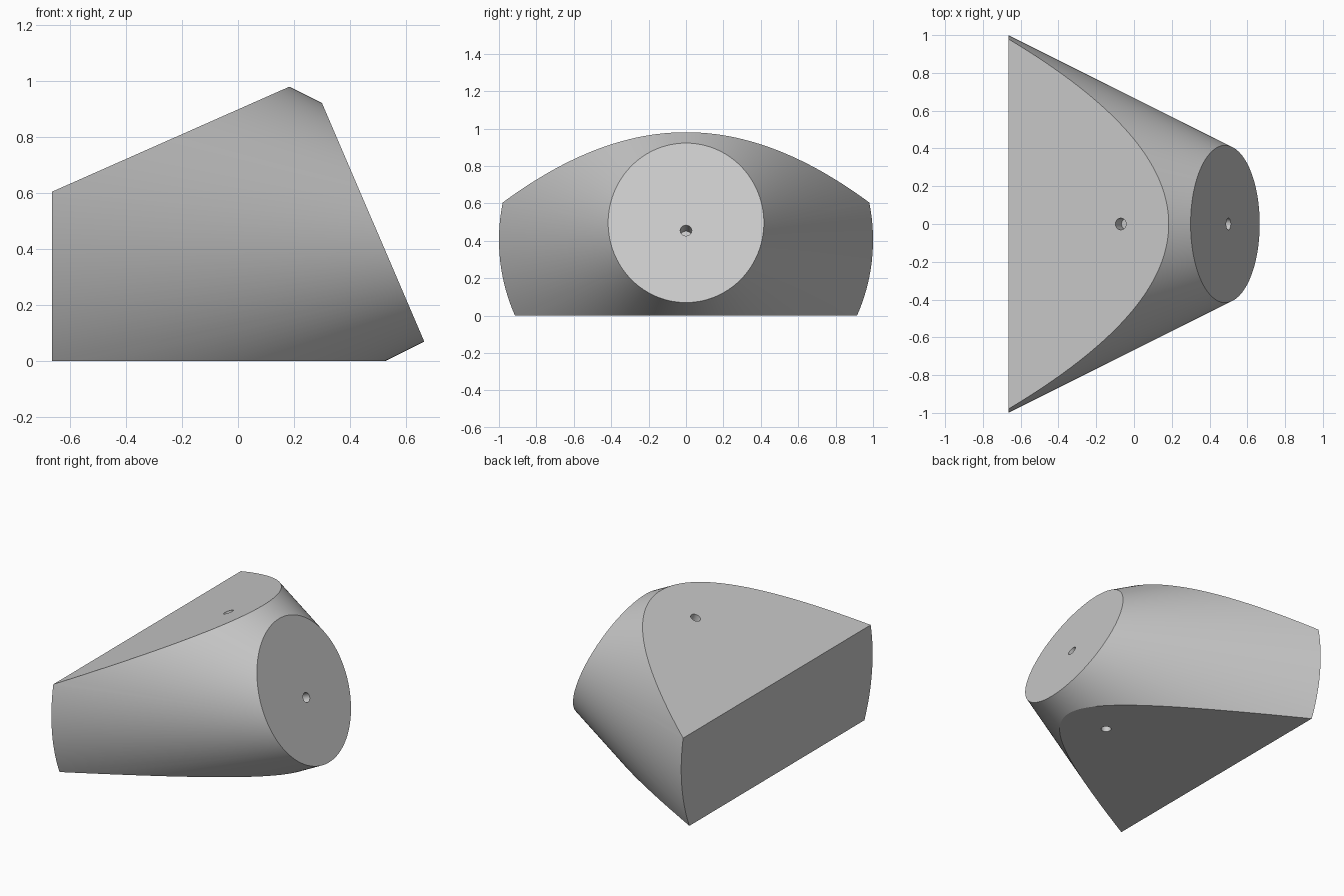
import bpy
import bmesh
import math
from mathutils import Matrix, Vector

cube = bpy.data.objects.get("Cube")
if cube:
    bpy.data.objects.remove(cube)

BACK, APEX, AXIS_Z, SLOPE = -0.665, 1.335, 0.405, 0.5
TIP = 0.9

grey = bpy.data.materials.new("light grey")
grey.use_nodes = True
colour = (0.58, 0.58, 0.58, 1)
grey.diffuse_color = colour
grey.node_tree.nodes["Principled BSDF"].inputs["Base Color"].default_value = colour


def make_object(name, bm):
    mesh = bpy.data.meshes.new(name)
    bm.to_mesh(mesh)
    bm.free()
    obj = bpy.data.objects.new(name, mesh)
    mesh.materials.append(grey)
    bpy.context.collection.objects.link(obj)
    return obj


def normal_of(a, b):
    """Normal to the line a-b in the xz plane."""
    return Vector((-(b[1] - a[1]), 0, b[0] - a[0])).normalized()


# Flat cuts: a point on each plane and its outward normal
top_n = normal_of((BACK, 0.605), (0.185, 0.981))
end_n = normal_of((0.299, 0.924), (0.665, 0.071)) 
cuts = [
    (Vector((BACK, 0, 0.605)), top_n),
    (Vector((0.299, 0, 0.924)), end_n),
    (Vector((0, 0, 0)), Vector((0, 0, -1))),
]

# Main body: a horizontal cone trimmed by the flat cuts
bm = bmesh.new()
length = TIP - BACK
place = Matrix.Translation((BACK + length / 2, 0, AXIS_Z)) @ Matrix.Rotation(math.pi / 2, 4, "Y")
bmesh.ops.create_cone(bm, cap_ends=True, segments=160, depth=length, matrix=place,
                      radius1=(APEX - BACK) * SLOPE, radius2=(APEX - TIP) * SLOPE)
for point, normal in cuts:
    bmesh.ops.bisect_plane(bm, geom=bm.verts[:] + bm.edges[:] + bm.faces[:],
                           plane_co=point, plane_no=normal, clear_outer=True)
    bmesh.ops.holes_fill(bm, edges=[e for e in bm.edges if e.is_boundary], sides=0)
bmesh.ops.recalc_face_normals(bm, faces=bm.faces[:])
body = make_object("cone_body", bm)

# Small round holes drilled square to each cut face
holes = [
    (Vector((-0.07, 0, 0.868)), top_n),
    (Vector((0.5, 0, 0.455)), end_n),
    (Vector((0.225, 0, 0)), Vector((0, 0, -1))),
]
bpy.context.view_layer.objects.active = body
for centre, normal in holes:
    bm = bmesh.new()
    turn = normal.to_track_quat("Z", "Y").to_matrix().to_4x4()
    bmesh.ops.create_cone(bm, cap_ends=True, segments=32, radius1=0.031, radius2=0.031,
                          depth=0.16, matrix=Matrix.Translation(centre) @ turn)
    cutter = make_object("hole_cutter", bm)
    cutter.hide_render = True
    mod = body.modifiers.new("hole", "BOOLEAN")
    mod.operation = "DIFFERENCE"
    mod.solver = "EXACT"
    mod.object = cutter
    bpy.ops.object.modifier_apply(modifier=mod.name)
    bpy.data.objects.remove(cutter)

# Smooth cone wall with crisp rims
bpy.ops.object.select_all(action="DESELECT")
body.select_set(True)
bpy.ops.object.shade_smooth_by_angle(angle=math.radians(15))
